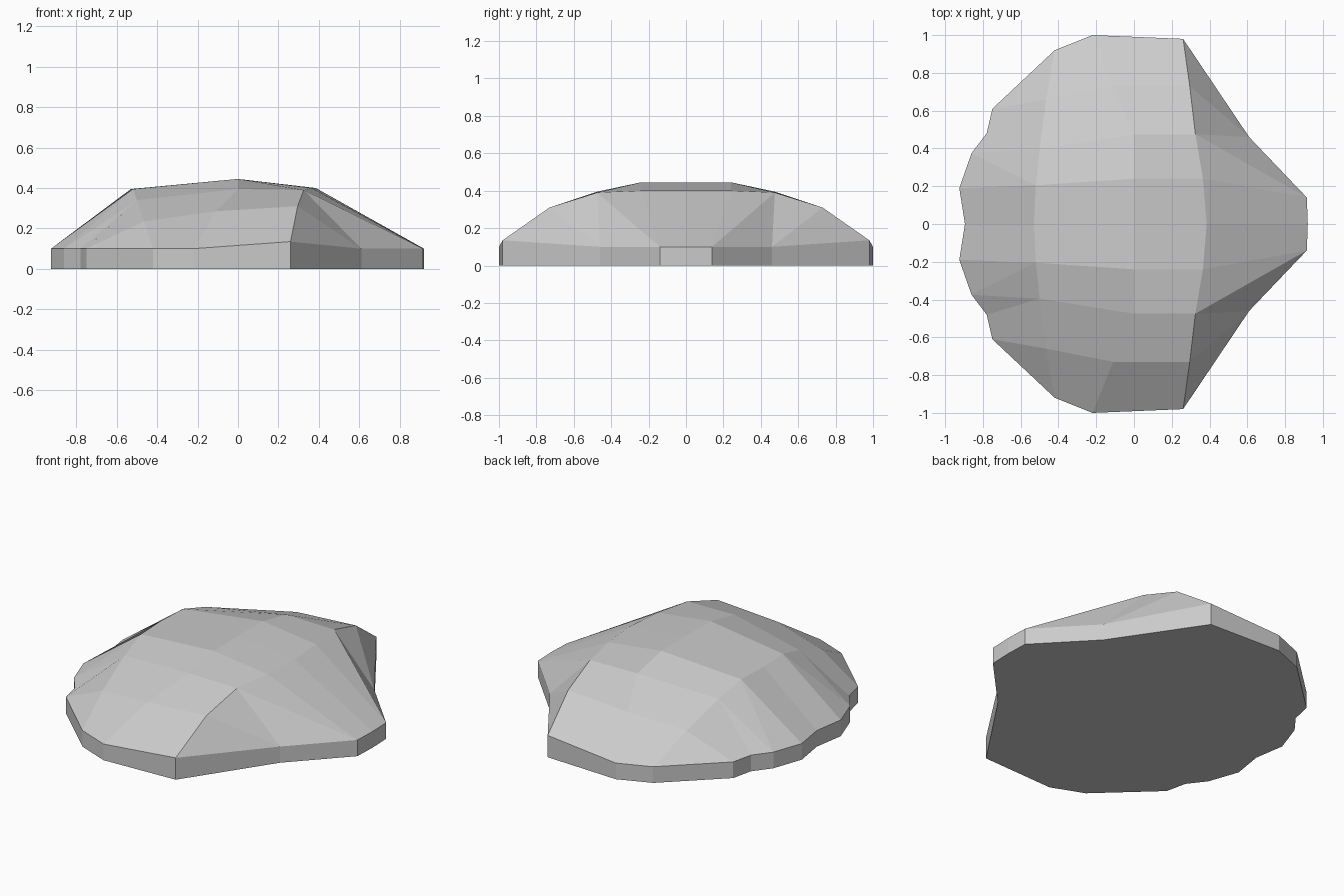
import bpy
import bmesh
from mathutils import Vector

cube = bpy.data.objects.get("Cube")
if cube:
    bpy.data.objects.remove(cube, do_unlink=True)

RIM = 0.10


def make_material(name, color):
    mat = bpy.data.materials.new(name)
    mat.use_nodes = True
    mat.diffuse_color = color
    mat.node_tree.nodes["Principled BSDF"].inputs["Base Color"].default_value = color
    return mat


bm = bmesh.new()


def chain(points):
    """Vertices running from the centre line outwards; height defaults to the rim."""
    return [bm.verts.new((p[0], p[1], p[2] if len(p) > 2 else RIM)) for p in points]


def stitch(a, b, steps):
    """Join two chains: q = quad, a / b = triangle advancing that chain."""
    i = j = 0
    for step in steps:
        face = [a[i], b[j]]
        if step in "qb":
            j += 1
            face.append(b[j])
        if step in "qa":
            i += 1
            face.append(a[i])
        bm.faces.new(face)


# Ribs of the domed top, each from the centre line down to the rim
left_rib = chain([(-.53, 0, .395), (-.52, .205, .395), (-.50, .395, .34),
                  (-.465, .66, .235), (-.42, .92)])
middle_rib = chain([(0, 0, .445), (0, .24, .445), (0, .475, .395),
                    (-.11, .73, .285), (-.22, 1)])
right_rib = chain([(.385, 0, .40), (.365, .24, .40), (.325, .475, .39),
                   (.295, .73, .31), (.26, .98, .135)])

# Scalloped rim on one side, tapering nose on the other
scallop_rim = chain([(-.895, 0), (-.925, .19), (-.86, .375), (-.78, .48), (-.75, .61)])
nose_rim = chain([(.92, 0), (.915, .14), (.61, .46)])

# Top surface
stitch(left_rib, middle_rib, "qqqq")
stitch(middle_rib, right_rib, "qqqq")
stitch(left_rib, scallop_rim, "qbabqa")
stitch(right_rib, nose_rim, "qabaa")

# Upright edge band and flat base
outline = (scallop_rim + [left_rib[-1], middle_rib[-1], right_rib[-1]]
           + nose_rim[::-1])
base = [bm.verts.new((v.co.x, v.co.y, 0)) for v in outline]
stitch(outline, base, "q" * (len(outline) - 1))
bm.faces.new(base)

# Mirror the half shell across the centre line
for v in bm.verts:
    v.select = False
geom = bm.verts[:] + bm.edges[:] + bm.faces[:]
copy = bmesh.ops.duplicate(bm, geom=geom)["geom"]
for v in [g for g in copy if isinstance(g, bmesh.types.BMVert)]:
    v.co = Vector((v.co.x, -v.co.y, v.co.z))
bmesh.ops.remove_doubles(bm, verts=bm.verts[:], dist=0.0005)
bmesh.ops.recalc_face_normals(bm, faces=bm.faces[:])

mesh = bpy.data.meshes.new("shell")
bm.to_mesh(mesh)
bm.free()
mesh.materials.append(make_material("light grey", (0.6, 0.6, 0.6, 1)))
shell = bpy.data.objects.new("shell", mesh)
bpy.context.collection.objects.link(shell)
